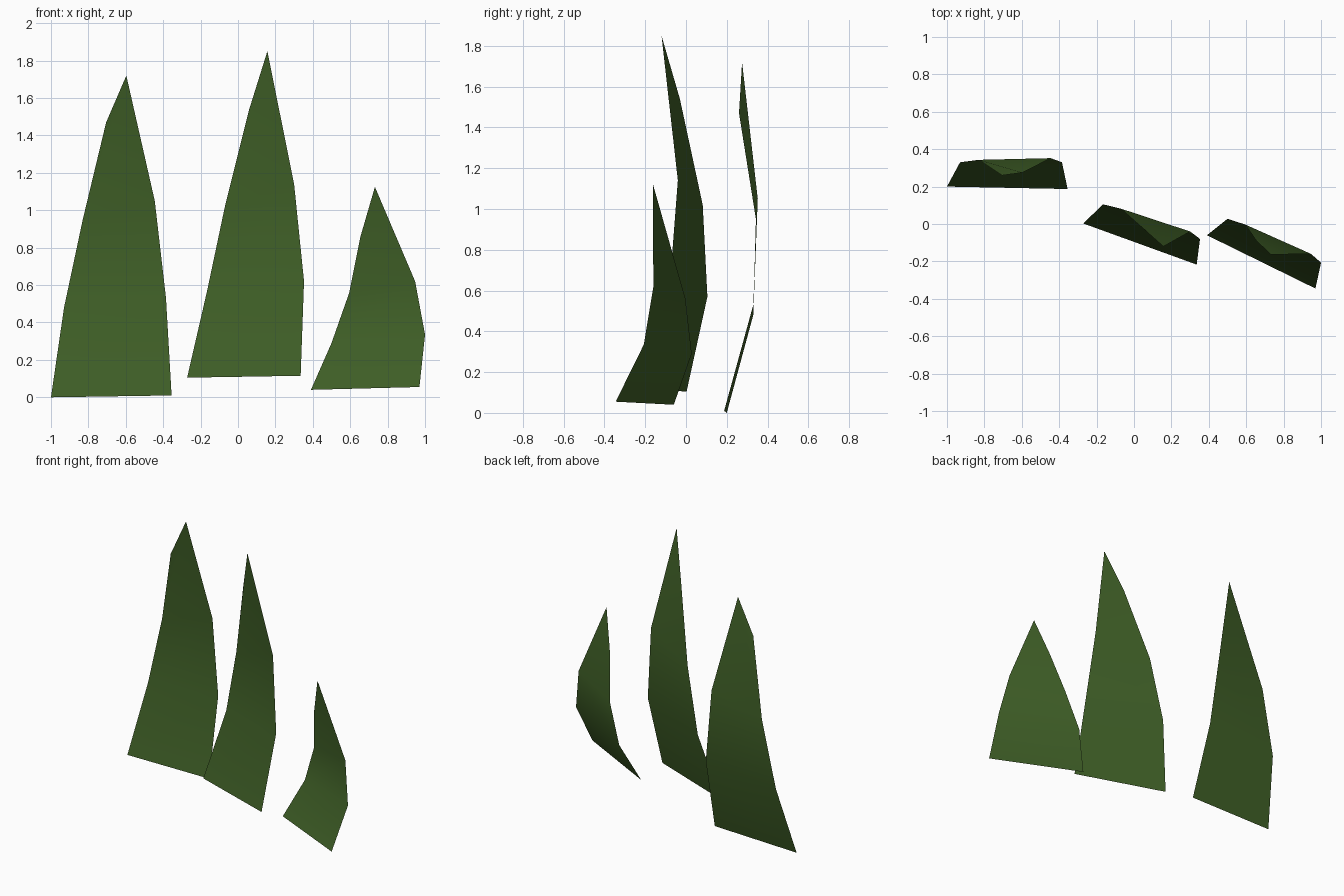
import bpy
import bmesh

green = bpy.data.materials.new("leaf_green")
green.diffuse_color = (0.05, 0.115, 0.02, 1)


def blade(name, left, right):
    """Curved single-sheet leaf lofted between its left and right edges, base to tip."""
    bm = bmesh.new()
    rows = [(bm.verts.new(a), bm.verts.new(b)) for a, b in zip(left, right)]
    for (l0, r0), (l1, r1) in zip(rows, rows[1:]):
        bm.faces.new((l0, r0, r1, l1)).smooth = True
    mesh = bpy.data.meshes.new(name)
    bm.to_mesh(mesh)
    bm.free()
    mesh.materials.append(green)
    obj = bpy.data.objects.new(name, mesh)
    bpy.context.collection.objects.link(obj)


# The last right-hand point of each blade is its tip
blade("left_blade",
      [(-1.0, 0.20, 0.0), (-0.93, 0.33, 0.48), (-0.83, 0.343, 0.95), (-0.705, 0.26, 1.47)],
      [(-0.355, 0.187, 0.01), (-0.385, 0.33, 0.53), (-0.445, 0.352, 1.05), (-0.597, 0.275, 1.72)])

blade("middle_blade",
      [(-0.272, 0.003, 0.105), (-0.165, 0.105, 0.57), (-0.07, 0.082, 1.02), (0.06, -0.03, 1.54)],
      [(0.335, -0.217, 0.115), (0.353, -0.08, 0.62), (0.30, -0.04, 1.14), (0.157, -0.12, 1.85)])

blade("right_blade",
      [(0.39, -0.06, 0.04), (0.50, 0.028, 0.29), (0.595, -0.003, 0.56), (0.655, -0.09, 0.86)],
      [(0.97, -0.345, 0.055), (1.0, -0.207, 0.335), (0.947, -0.16, 0.62), (0.732, -0.163, 1.125)])
